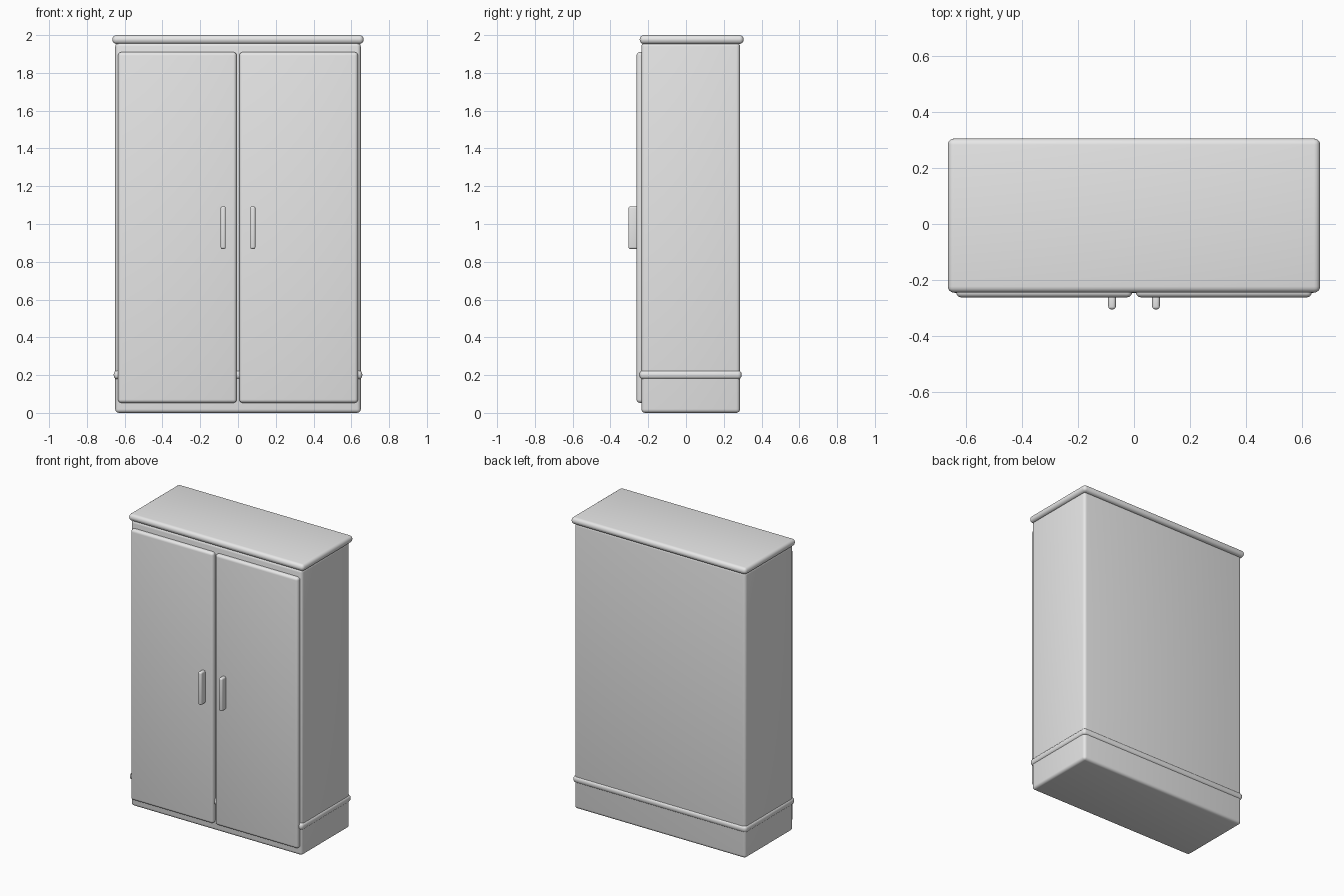
import bpy

if "Cube" in bpy.data.objects:
    bpy.data.objects.remove(bpy.data.objects["Cube"])

grey = bpy.data.materials.new("plain_grey")
grey.diffuse_color = (0.8, 0.8, 0.8, 1.0)
grey.use_nodes = True
grey.node_tree.nodes["Principled BSDF"].inputs["Base Color"].default_value = grey.diffuse_color


def rounded_box(name, low, high, radius, segments=4):
    """Box between two corners with rounded edges."""
    bpy.ops.mesh.primitive_cube_add(
        size=1, location=[(a + b) / 2 for a, b in zip(low, high)])
    ob = bpy.context.object
    ob.name = name
    ob.scale = [b - a for a, b in zip(low, high)]
    bpy.ops.object.transform_apply(location=False, rotation=False, scale=True)
    ob.data.materials.append(grey)
    bevel = ob.modifiers.new("rounded_edges", 'BEVEL')
    bevel.width = radius
    bevel.segments = segments
    bevel.limit_method = 'NONE'
    bpy.ops.object.modifier_apply(modifier=bevel.name)
    bpy.ops.object.shade_smooth_by_angle()
    return ob


# Carcass, top board and base moulding
rounded_box("cabinet_body", (-0.65, -0.236, 0.0), (0.65, 0.286, 1.96), 0.02)
rounded_box("top_board", (-0.665, -0.245, 1.953), (0.665, 0.305, 2.0), 0.022)
rounded_box("base_moulding", (-0.658, -0.246, 0.178), (0.658, 0.294, 0.225), 0.02)

# Paired doors and handles
for side, s in (("left", -1), ("right", 1)):
    def span(a, b):
        return sorted((s * a, s * b))

    x0, x1 = span(0.007, 0.635)
    rounded_box(side + "_door", (x0, -0.262, 0.053), (x1, -0.215, 1.91), 0.018)
    x0, x1 = span(0.065, 0.092)
    rounded_box(side + "_handle", (x0, -0.305, 0.868), (x1, -0.25, 1.093), 0.01)
